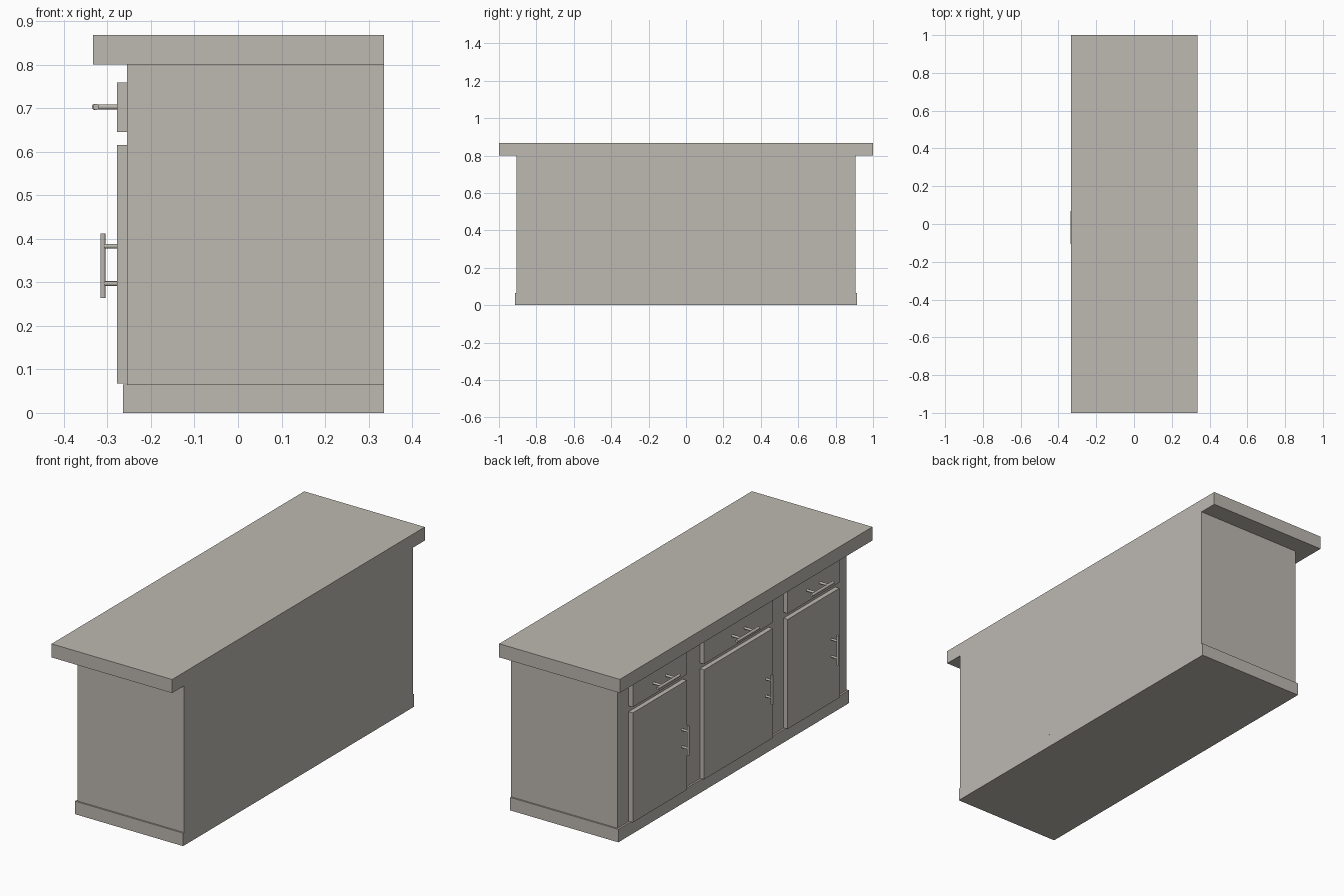
import bpy
import math
from mathutils import Vector

if "Cube" in bpy.data.objects:
    bpy.data.objects.remove(bpy.data.objects["Cube"])

# One colour for the whole cabinet
stone = bpy.data.materials.new("warm_grey")
stone.diffuse_color = (0.51, 0.48, 0.44, 1.0)
stone.use_nodes = True
stone.node_tree.nodes["Principled BSDF"].inputs["Base Color"].default_value = stone.diffuse_color


def box(name, x, y, z):
    """Box from (min, max) pairs on each axis."""
    bpy.ops.mesh.primitive_cube_add(size=1)
    ob = bpy.context.object
    ob.name = name
    ob.location = [(a + b) / 2 for a, b in (x, y, z)]
    ob.scale = [b - a for a, b in (x, y, z)]
    bpy.ops.object.transform_apply(location=False, rotation=False, scale=True)
    ob.data.materials.append(stone)
    return ob


def rod(name, start, end, radius):
    """Round rod between two points."""
    a, b = Vector(start), Vector(end)
    bpy.ops.mesh.primitive_cylinder_add(vertices=16, radius=radius, depth=(b - a).length)
    ob = bpy.context.object
    ob.name = name
    ob.location = (a + b) / 2
    ob.rotation_euler = (b - a).to_track_quat('Z', 'Y').to_euler()
    ob.data.materials.append(stone)
    bpy.ops.object.shade_smooth_by_angle(angle=math.radians(35))
    return ob


BACK, FACE, BODY = 0.335, -0.278, -0.255

# Carcass, plinth and worktop, all flush at the back
box("plinth", (-0.264, BACK), (-0.913, 0.913), (0, 0.065))
box("cabinet_body", (BODY, BACK), (-0.905, 0.905), (0.065, 0.80))
box("worktop", (-0.333, BACK), (-1, 1), (0.80, 0.868))

# Bays: name, y range, door handle y, reach of the drawer handle axis
bays = [
    ("left", (0.39, 0.818), 0.427, -0.326),
    ("middle", (-0.29, 0.254), -0.237, -0.329),
    ("right", (-0.818, -0.408), -0.757, -0.326),
]
for name, span, hy, reach in bays:
    # Door and drawer fronts
    box(name + "_door", (FACE, BODY), span, (0.067, 0.616))
    box(name + "_drawer_front", (FACE, BODY), span, (0.645, 0.759))

    # Vertical door handle
    rod(name + "_door_handle", (-0.3105, hy, 0.264), (-0.3105, hy, 0.412), 0.006)
    for i, z in enumerate((0.297, 0.383)):
        rod(f"{name}_door_handle_post_{i}", (FACE + 0.004, hy, z), (-0.3105, hy, z), 0.0055)

    # Horizontal drawer handle
    cy = sum(span) / 2
    rod(name + "_drawer_handle", (reach, cy - 0.087, 0.703), (reach, cy + 0.087, 0.703), 0.007)
    for i, dy in enumerate((-0.05, 0.05)):
        rod(f"{name}_drawer_handle_post_{i}", (FACE + 0.004, cy + dy, 0.703),
            (reach, cy + dy, 0.703), 0.006)
